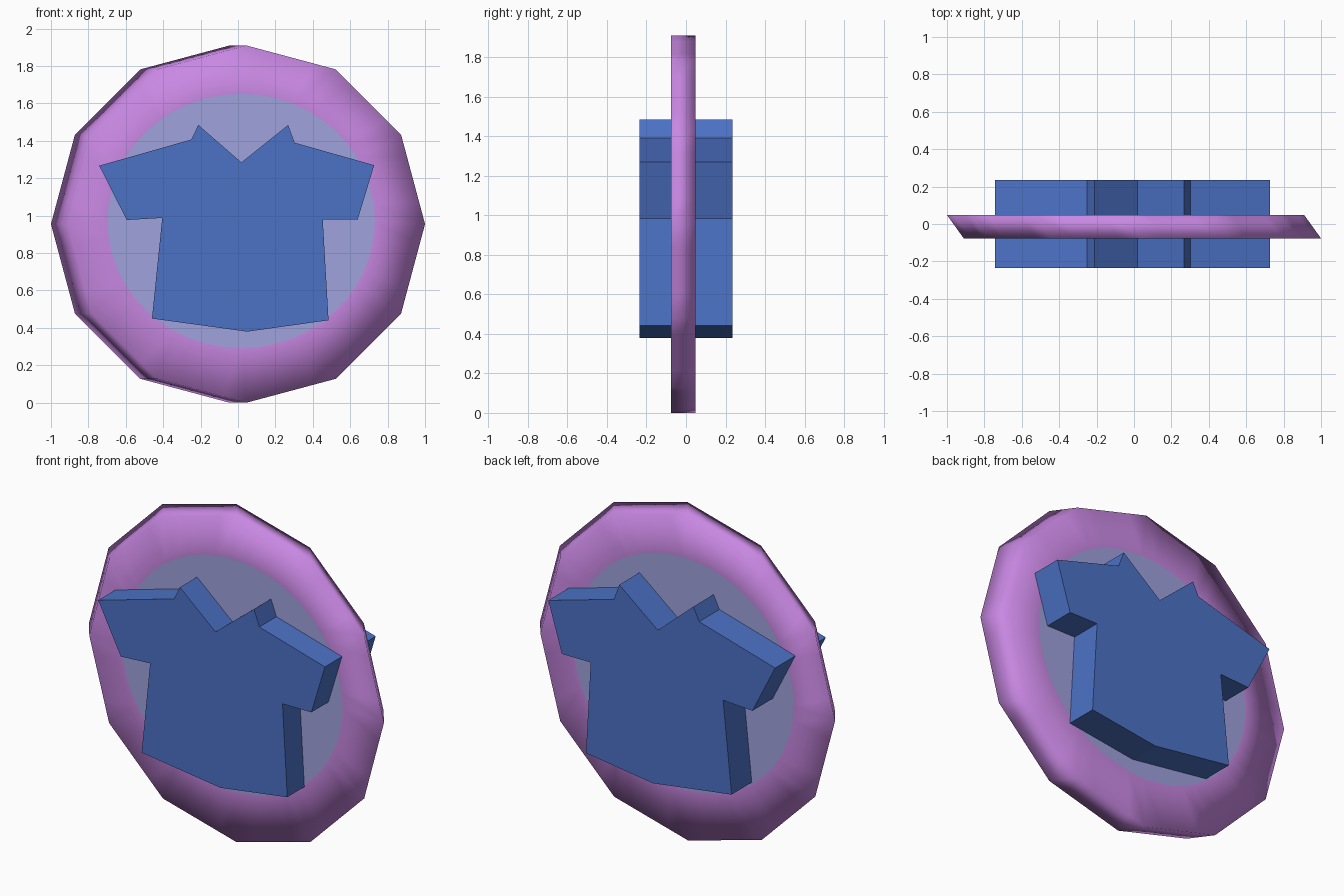
import bpy, bmesh, math
from mathutils import Vector

if "Cube" in bpy.data.objects:
    bpy.data.objects.remove(bpy.data.objects["Cube"])


def material(name, srgb):
    m = bpy.data.materials.new(name)
    lin = [((c / 255 + 0.055) / 1.055) ** 2.4 for c in srgb]
    m.diffuse_color = (*lin, 1)
    m.use_nodes = True
    m.node_tree.nodes["Principled BSDF"].inputs["Base Color"].default_value = m.diffuse_color
    return m


def finish(bm, name, mats, smooth=False):
    bmesh.ops.recalc_face_normals(bm, faces=bm.faces[:])
    for f in bm.faces:
        f.smooth = smooth
    me = bpy.data.meshes.new(name)
    bm.to_mesh(me)
    bm.free()
    for m in mats:
        me.materials.append(m)
    ob = bpy.data.objects.new(name, me)
    bpy.context.collection.objects.link(ob)
    return ob


pink = material("orchid pink", (200, 135, 226))
lavender = material("lavender blue", (160, 162, 222))
blue = material("shirt blue", (76, 114, 198))

# Backing disc: a sheared twelve-sided slab with a round patch on each side
R, CZ, SIDES, SUB = 0.955, 0.955, 12, 4
N = SIDES * SUB


def rim_point(i, dx, y):
    k, t = divmod(i, SUB)
    a, b = (2 * math.pi * j / SIDES for j in (k, k + 1))
    p = Vector((math.cos(a), math.sin(a))).lerp(Vector((math.cos(b), math.sin(b))), t / SUB)
    return (dx + R * p.x, y, CZ + R * p.y)


bm = bmesh.new()
rims = []
for side, y in ((1, -0.077), (-1, 0.048)):
    rim = [bm.verts.new(rim_point(i, 0.045 * side, y)) for i in range(N)]
    patch = [bm.verts.new((0.017 * side + 0.715 * math.cos(2 * math.pi * i / N), y,
                           0.972 + 0.68 * math.sin(2 * math.pi * i / N))) for i in range(N)]
    for i in range(N):
        j = (i + 1) % N
        bm.faces.new((rim[i], rim[j], patch[j], patch[i]))
    bm.faces.new(patch).material_index = 1
    rims.append(rim)
for i in range(N):
    j = (i + 1) % N
    bm.faces.new((rims[0][i], rims[0][j], rims[1][j], rims[1][i]))
finish(bm, "backing_disc", [pink, lavender], smooth=True)

# Shirt: outline extruded straight through the disc
outline = [(-0.742, 1.267), (-0.25, 1.407), (-0.212, 1.485), (0.018, 1.285),
           (0.268, 1.485), (0.303, 1.39), (0.728, 1.27), (0.64, 0.98),
           (0.453, 0.98), (0.484, 0.441), (0.05, 0.38), (-0.46, 0.45),
           (-0.405, 0.988), (-0.595, 0.977)]
bm = bmesh.new()
face = bm.faces.new([bm.verts.new((x, -0.235, z)) for x, z in outline])
ext = bmesh.ops.extrude_face_region(bm, geom=[face], use_keep_orig=True)
bmesh.ops.translate(bm, vec=(0, 0.47, 0),
                    verts=[g for g in ext["geom"] if isinstance(g, bmesh.types.BMVert)])
finish(bm, "shirt", [blue])
